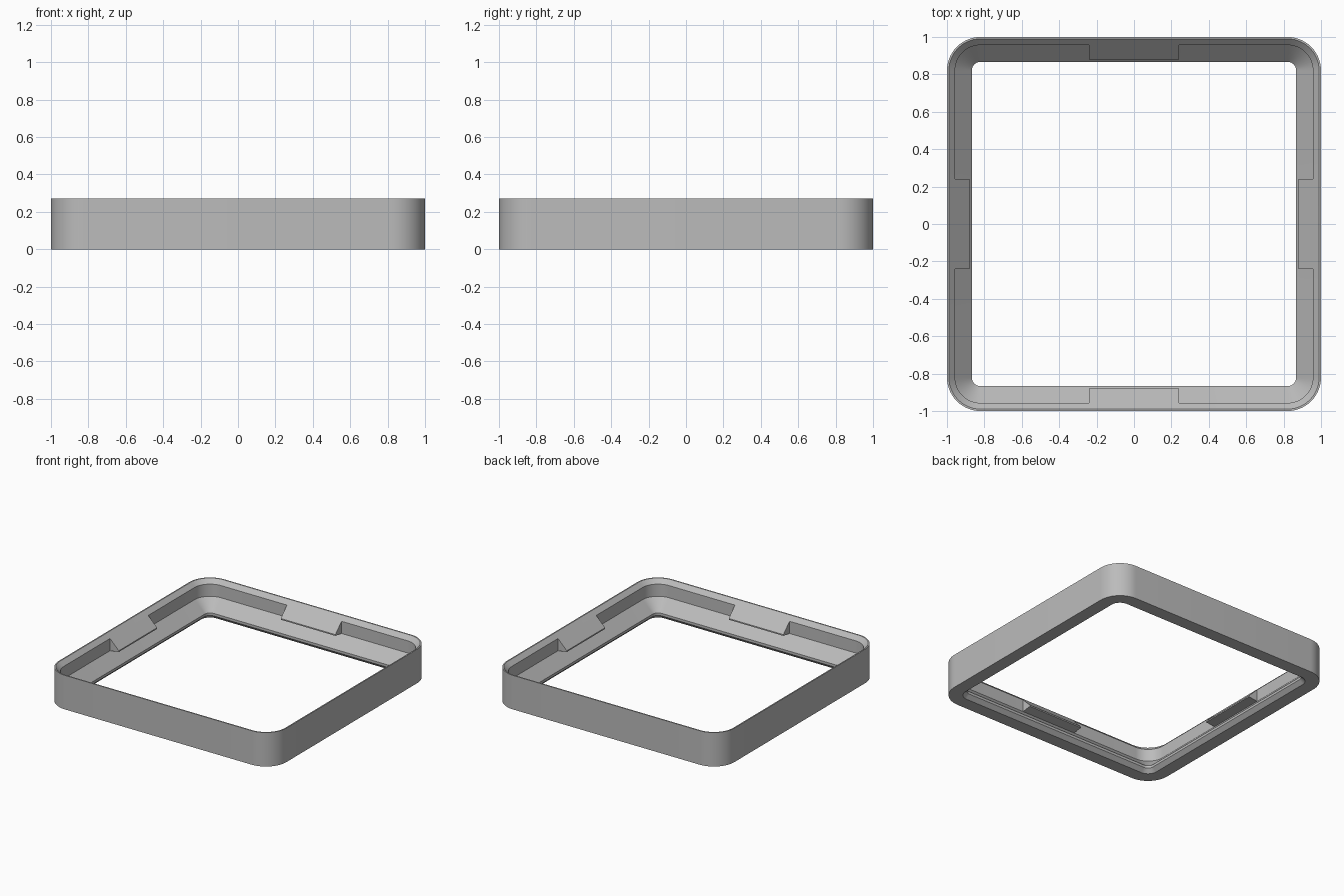
import bpy, bmesh, math

cube = bpy.data.objects.get("Cube")
if cube:
    bpy.data.objects.remove(cube)

grey = bpy.data.materials.new("plain_grey")
grey.use_nodes = True
colour = (0.5, 0.5, 0.5, 1)
grey.diffuse_color = colour
grey.node_tree.nodes["Principled BSDF"].inputs["Base Color"].default_value = colour

CORNER = 0.18
STEPS = 14


def rounded_square(half):
    """Points of a square whose corners stay concentric with the outer wall."""
    centre, radius = 1 - CORNER, half - (1 - CORNER)
    points = []
    for quarter in range(4):
        turn = quarter * math.pi / 2
        cx = centre * math.sqrt(2) * math.cos(turn + math.pi / 4)
        cy = centre * math.sqrt(2) * math.sin(turn + math.pi / 4)
        for i in range(STEPS + 1):
            a = turn + math.pi / 2 * i / STEPS
            points.append((cx + radius * math.cos(a), cy + radius * math.sin(a)))
    return points


def finish(name, bm):
    bmesh.ops.recalc_face_normals(bm, faces=bm.faces)
    mesh = bpy.data.meshes.new(name)
    bm.to_mesh(mesh)
    bm.free()
    mesh.materials.append(grey)
    obj = bpy.data.objects.new(name, mesh)
    bpy.context.collection.objects.link(obj)
    return obj


# Frame: a closed wall section (half width, height) swept round the square
section = [(1, 0), (1, 0.27), (0.99, 0.27), (0.957, 0.237), (0.957, 0.14),
           (0.867, 0.05), (0.867, 0.03), (0.897, 0)]
bm = bmesh.new()
rings = [[bm.verts.new((x, y, z)) for x, y in rounded_square(half)] for half, z in section]
for lower, upper in zip(rings, rings[1:] + rings[:1]):
    n = len(lower)
    for i in range(n):
        j = (i + 1) % n
        bm.faces.new((lower[i], lower[j], upper[j], upper[i]))
frame = finish("frame", bm)
bpy.context.view_layer.objects.active = frame
frame.select_set(True)
bpy.ops.object.shade_smooth_by_angle(angle=math.radians(25))

# Retaining tabs: one wedge in the middle of each inner wall
wedge = [(0.957, 0.237), (0.88, 0.16), (0.88, 0.15), (0.957, 0.14)]
for side, name in enumerate(("left", "back", "right", "front")):
    bm = bmesh.new()
    ends = [[bm.verts.new((x, y, z)) for x, z in wedge] for y in (-0.24, 0.24)]
    for end in ends:
        bm.faces.new(end)
    for i in range(len(wedge)):
        j = (i + 1) % len(wedge)
        bm.faces.new((ends[0][i], ends[0][j], ends[1][j], ends[1][i]))
    tab = finish(name + "_tab", bm)
    tab.rotation_euler.z = side * math.pi / 2
